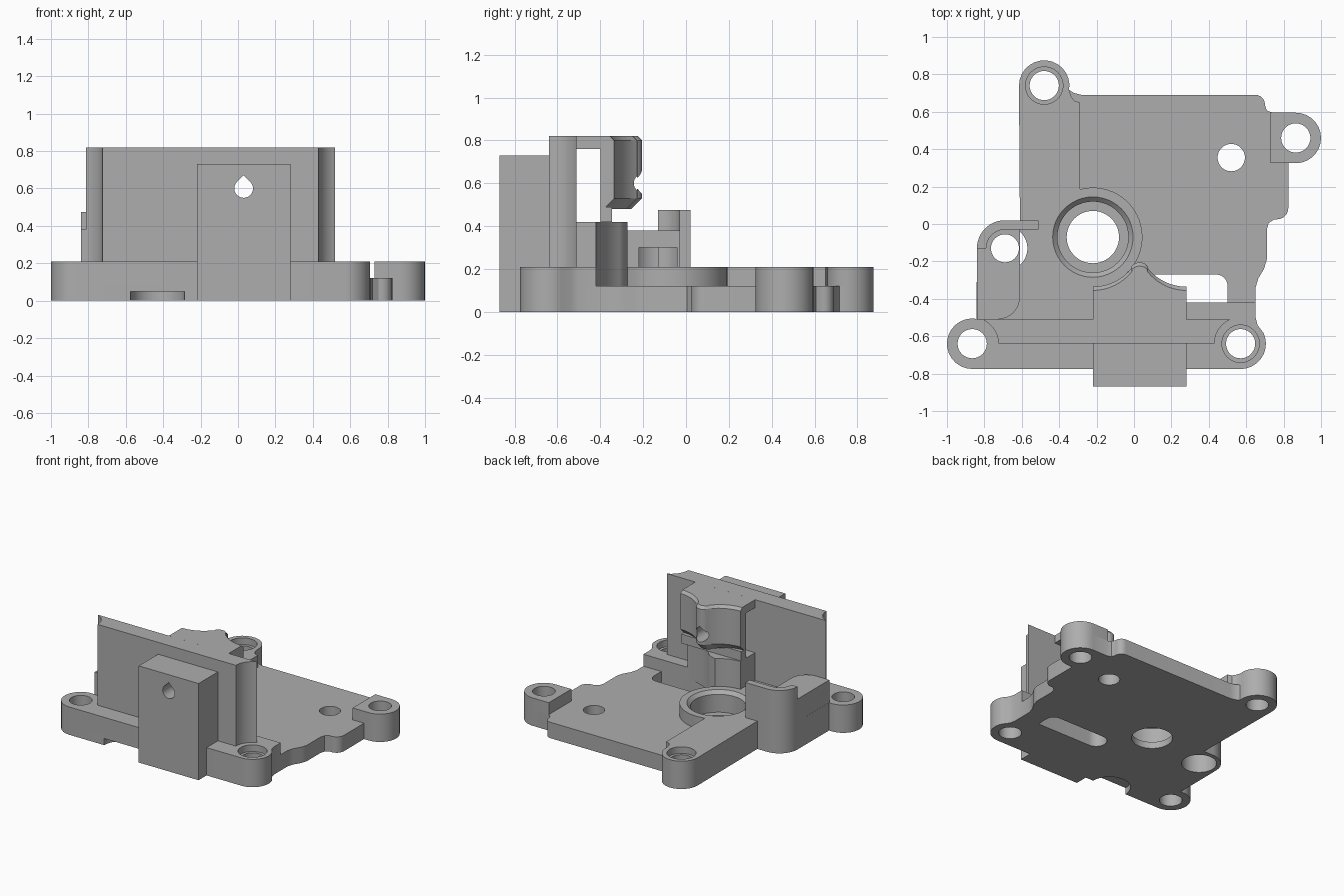
import bpy, bmesh
from math import sin, cos, radians
from mathutils import Matrix

old = bpy.data.objects.get("Cube")
if old:
    bpy.data.objects.remove(old, do_unlink=True)

grey = bpy.data.materials.new("plain_grey")
grey.use_nodes = True
grey.diffuse_color = (0.42, 0.42, 0.42, 1)
grey.node_tree.nodes["Principled BSDF"].inputs["Base Color"].default_value = (0.42, 0.42, 0.42, 1)


def arc(c, r, a0, a1, n=14):
    return [(c[0] + r * cos(radians(a0 + (a1 - a0) * i / n)),
             c[1] + r * sin(radians(a0 + (a1 - a0) * i / n))) for i in range(n + 1)]


def rect(x0, y0, x1, y1):
    return [(x0, y0), (x1, y0), (x1, y1), (x0, y1)]


def loft(name, sections, turn=None):
    """Solid through stacked outlines, given as (points, z)."""
    bm = bmesh.new()
    rings = [[bm.verts.new((x, y, z)) for x, y in pts] for pts, z in sections]
    bm.faces.new(rings[0])
    bm.faces.new(rings[-1])
    for a, b in zip(rings, rings[1:]):
        for i in range(len(a)):
            j = (i + 1) % len(a)
            bm.faces.new((a[i], a[j], b[j], b[i]))
    bmesh.ops.recalc_face_normals(bm, faces=bm.faces)
    if turn:
        bm.transform(turn)
    mesh = bpy.data.meshes.new(name)
    bm.to_mesh(mesh)
    bm.free()
    mesh.materials.append(grey)
    ob = bpy.data.objects.new(name, mesh)
    bpy.context.collection.objects.link(ob)
    return ob


def prism(name, pts, z0, z1, turn=None):
    return loft(name, [(pts, z0), (pts, z1)], turn)


def cut(parts, cutter):
    """Subtract the cutter from every part, then drop it."""
    cutter.hide_render = True
    for ob in parts:
        mod = ob.modifiers.new("cut", 'BOOLEAN')
        mod.operation = 'DIFFERENCE'
        mod.solver = 'EXACT'
        mod.object = cutter
        bpy.context.view_layer.objects.active = ob
        bpy.ops.object.modifier_apply(modifier=mod.name)
    bpy.data.objects.remove(cutter, do_unlink=True)


def drill(parts, c, r, z0, z1, r_top=None):
    ring = arc(c, r, 0, 352.5, 47)
    top = arc(c, r_top or r, 0, 352.5, 47)
    cut(parts, loft("drill", [(ring, z0), (top, z1)]))


# Centres of bosses and openings
LEFT_FOOT, RIGHT_FOOT = (-0.865, -0.64), (0.57, -0.64)
BACK, SIDE = (-0.48, 0.74), (0.865, 0.46)
BEARING, POCKET = (-0.22, -0.07), (-0.69, -0.13)
R = 0.135

# Outline stretches shared by the plate and the deck
front_edge = arc(LEFT_FOOT, R, 80, 270) + arc(RIGHT_FOOT, R, -90, 25) + [(0.66, -0.54), (0.65, -0.5)]
back_boss = arc(BACK, R, -10, 180)
pocket_edge = [(-0.61, 0.02)] + arc(POCKET, 0.15, 90, 180)

# Base plate
plate = prism("base_plate", front_edge + [
    (0.65, -0.34), (0.665, -0.29), (0.695, -0.24), (0.71, -0.19), (0.71, -0.03),
    (0.72, 0.005), (0.75, 0.025)] + arc((0.765, 0.085), 0.06, -90, 0, 6)
    + [(0.825, 0.325)] + arc(SIDE, R, -90, 90) + [(0.74, 0.595), (0.71, 0.607), (0.70, 0.635)]
    + arc((0.65, 0.64), 0.05, 0, 90, 6) + [(-0.28, 0.69), (-0.32, 0.70)]
    + back_boss + pocket_edge, 0, 0.12)

# Raised deck with the bearing ring, and the separate side boss
deck = prism("raised_deck", front_edge + [(0.65, -0.42), (-0.05, -0.42)]
             + arc(BEARING, 0.265, -50, 105, 24)
             + [(-0.29, 0.65), (-0.32, 0.66), (-0.335, 0.68)] + back_boss + pocket_edge, 0.12, 0.21)
side_boss = prism("side_boss", arc(SIDE, R, -90, 90) + [(0.73, 0.595), (0.73, 0.325)], 0.12, 0.21)

# Screw pocket housing and its raised lip
housing = prism("pocket_housing", arc(POCKET, 0.15, 90, 180)
                + [(-0.84, -0.51), (-0.73, -0.51)] + arc((-0.73, -0.39), 0.12, -90, 0, 8)
                + [(-0.61, 0.02)], 0, 0.38)
lip = prism("pocket_lip", [(-0.51, 0.02)] + arc(POCKET, 0.15, 90, 180)
            + arc(POCKET, 0.10, 180, 90) + [(-0.51, -0.03)], 0.21, 0.475)

# Upright wall scooped around both feet
wall = prism("front_wall", arc(RIGHT_FOOT, 0.14, 180, 112, 10)
             + arc(LEFT_FOOT, 0.14, 68, 0, 10), 0.21, 0.82)

# Block on the front
block = prism("front_block", rect(-0.22, -0.87, 0.28, -0.64), 0, 0.73)


# Clamp behind the wall, bell shaped with bevelled rims
def bell(inset):
    pts = (arc(BEARING, 0.265, -90, -37) + arc((0.03, -0.26), 0.055, 143, 37)
           + arc((0.28, -0.07), 0.265, 217, 270))
    return [(x, y - inset) for x, y in pts] + [(0.28, -0.51), (-0.22, -0.51)]


clamp = loft("clamp_upper", [(bell(0.05), 0.48), (bell(0), 0.53), (bell(0), 0.80), (bell(0.02), 0.82)])
cut([clamp], prism("nut_slot", rect(-0.5, -0.52, 0.5, -0.40), 0.4, 0.76))
web = prism("clamp_web", rect(-0.22, -0.40, 0.28, -0.345), 0.42, 0.49)
lower = prism("clamp_lower", arc(BEARING, 0.265, -90, -50)
              + arc((0.28, -0.07), 0.35, 220, 270) + [(0.28, -0.51), (-0.22, -0.51)], 0.12, 0.42)

# Teardrop cross hole through block, wall and clamp
tear = arc((0.03, 0.6), 0.05, 45, -225, 24) + [(0.03, 0.67)]
cut([block, wall, clamp], prism("cross_hole", tear, 0.1, 1, Matrix.Rotation(radians(90), 4, 'X')))

# Vertical holes and counterbores
drill([plate, deck], BEARING, 0.14, -0.1, 0.3)
drill([plate, deck], BEARING, 0.19, 0.05, 0.3)
drill([deck], BEARING, 0.19, 0.185, 0.2101, 0.215)
for c in (LEFT_FOOT, RIGHT_FOOT, BACK):
    drill([plate, deck], c, 0.078, -0.1, 0.3)
for c in (RIGHT_FOOT, BACK):
    drill([deck], c, 0.10, 0.16, 0.3)
drill([plate, side_boss], SIDE, 0.078, -0.1, 0.3)
drill([plate], (0.52, 0.355), 0.073, -0.1, 0.3)
drill([plate, deck, housing], POCKET, 0.075, -0.1, 0.6)
drill([plate, deck, housing], POCKET, 0.12, -0.1, 0.3)

# Slot through the plate and round relief under the front edge
slot = (arc((0.05, -0.345), 0.075, 90, 270) + [(0.5, -0.42)] + arc((0.44, -0.33), 0.06, 0, 90, 6))
cut([plate], prism("slot", slot, -0.1, 0.2))
drill([plate], (-0.43, -0.775), 0.145, -0.1, 0.05)

# Smooth the round walls, keep the edges crisp
bpy.ops.object.select_all(action='DESELECT')
for ob in (plate, deck, side_boss, housing, lip, wall, block, clamp, web, lower):
    ob.select_set(True)
bpy.context.view_layer.objects.active = plate
bpy.ops.object.shade_smooth_by_angle(angle=radians(30))
